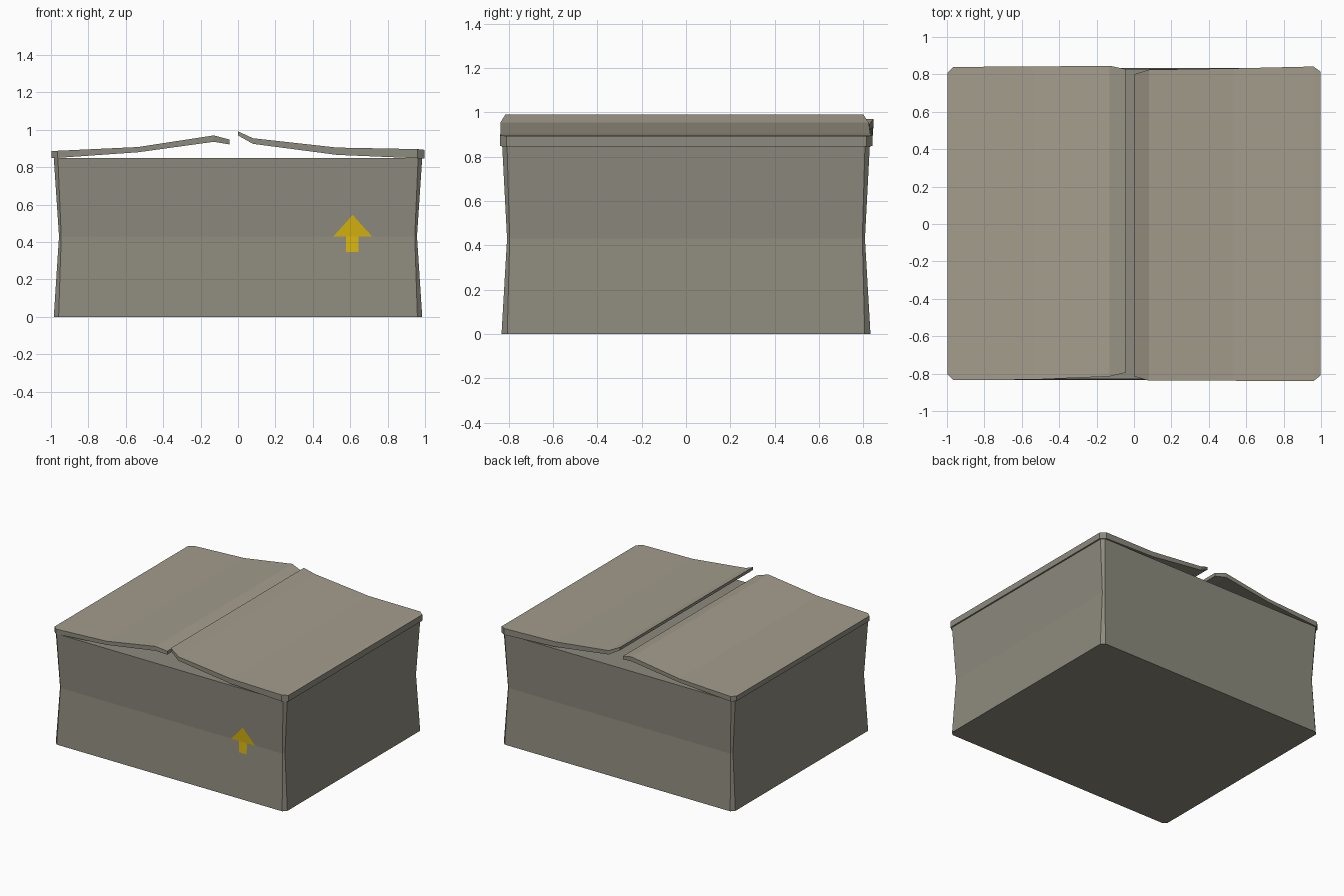
import bpy, bmesh

if "Cube" in bpy.data.objects:
    bpy.data.objects.remove(bpy.data.objects["Cube"])

def material(name, rgb):
    m = bpy.data.materials.new(name)
    m.diffuse_color = (*rgb, 1)
    m.use_nodes = True
    m.node_tree.nodes["Principled BSDF"].inputs["Base Color"].default_value = m.diffuse_color
    return m

WALL = material("grey cardboard", (0.27, 0.26, 0.21))
LID = material("tan cardboard", (0.37, 0.335, 0.265))
YELLOW = material("arrow yellow", (0.68, 0.46, 0.005))

def make(name, bm, *mats):
    bmesh.ops.recalc_face_normals(bm, faces=bm.faces)
    me = bpy.data.meshes.new(name)
    bm.to_mesh(me)
    bm.free()
    for m in mats:
        me.materials.append(m)
    ob = bpy.data.objects.new(name, me)
    bpy.context.collection.objects.link(ob)
    return ob

def bridge(bm, rings):
    """Join equal rings of points into a closed solid."""
    vs = [[bm.verts.new(p) for p in r] for r in rings]
    n = len(vs[0])
    for a, b in zip(vs, vs[1:]):
        for i in range(n):
            bm.faces.new((a[i], a[(i + 1) % n], b[(i + 1) % n], b[i]))
    bm.faces.new(vs[0][::-1])
    bm.faces.new(vs[-1])

# Box body: walls pinched in at mid height, narrow chamfered corners
def octagon(hx, hy, c, z):
    q = [(hx, hy - c), (hx - c, hy)]
    return [(x, y, z) for x, y in
            q + [(-x, y) for x, y in q[::-1]]
            + [(-x, -y) for x, y in q] + [(x, -y) for x, y in q[::-1]]]

bm = bmesh.new()
bridge(bm, [octagon(0.985, 0.833, 0.026, 0), octagon(0.957, 0.808, 0.012, 0.43),
            octagon(0.985, 0.83, 0.022, 0.85)])
make("box_body", bm, WALL)

# Bent lid flaps: cross-sections along x as (x, bottom z, top z, front y, back y)
def flap(name, sections):
    bm = bmesh.new()
    bridge(bm, [[(x, f, lo), (x, b, lo), (x, b, hi), (x, f, hi)]
                for x, lo, hi, f, b in sections])
    bm.normal_update()
    ob = make(name, bm, WALL, LID)
    for p in ob.data.polygons:      # upper side is tan, edges and underside grey
        p.material_index = 1 if p.normal.z > 0.5 else 0

flap("left_flap", [(-0.997, 0.848, 0.887, -0.805, 0.81),
                   (-0.965, 0.85, 0.888, -0.835, 0.84),
                   (-0.535, 0.88, 0.908, -0.832, 0.842),
                   (-0.13, 0.936, 0.97, -0.815, 0.846),
                   (-0.045, 0.922, 0.948, -0.795, 0.828)])
flap("right_flap", [(0.0, 0.97, 0.992, -0.815, 0.8),
                    (0.08, 0.925, 0.955, -0.838, 0.825),
                    (0.53, 0.866, 0.905, -0.838, 0.832),
                    (0.96, 0.848, 0.897, -0.84, 0.842),
                    (0.997, 0.846, 0.893, -0.81, 0.815)])

# Painted arrow: shaft below the wall crease, head above it
def wall_y(z):
    t = abs(z - 0.43) / (0.43 if z < 0.43 else 0.42)
    return -0.808 - 0.024 * t - 0.004

bm = bmesh.new()
for outline in ([(0.578, 0.347), (0.645, 0.347), (0.645, 0.43), (0.578, 0.43)],
                [(0.51, 0.43), (0.717, 0.43), (0.613, 0.545)]):
    bm.faces.new([bm.verts.new((x, wall_y(z), z)) for x, z in outline])
ob = make("up_arrow", bm, YELLOW)
for p in ob.data.polygons:
    if p.normal.y > 0:
        p.flip()
